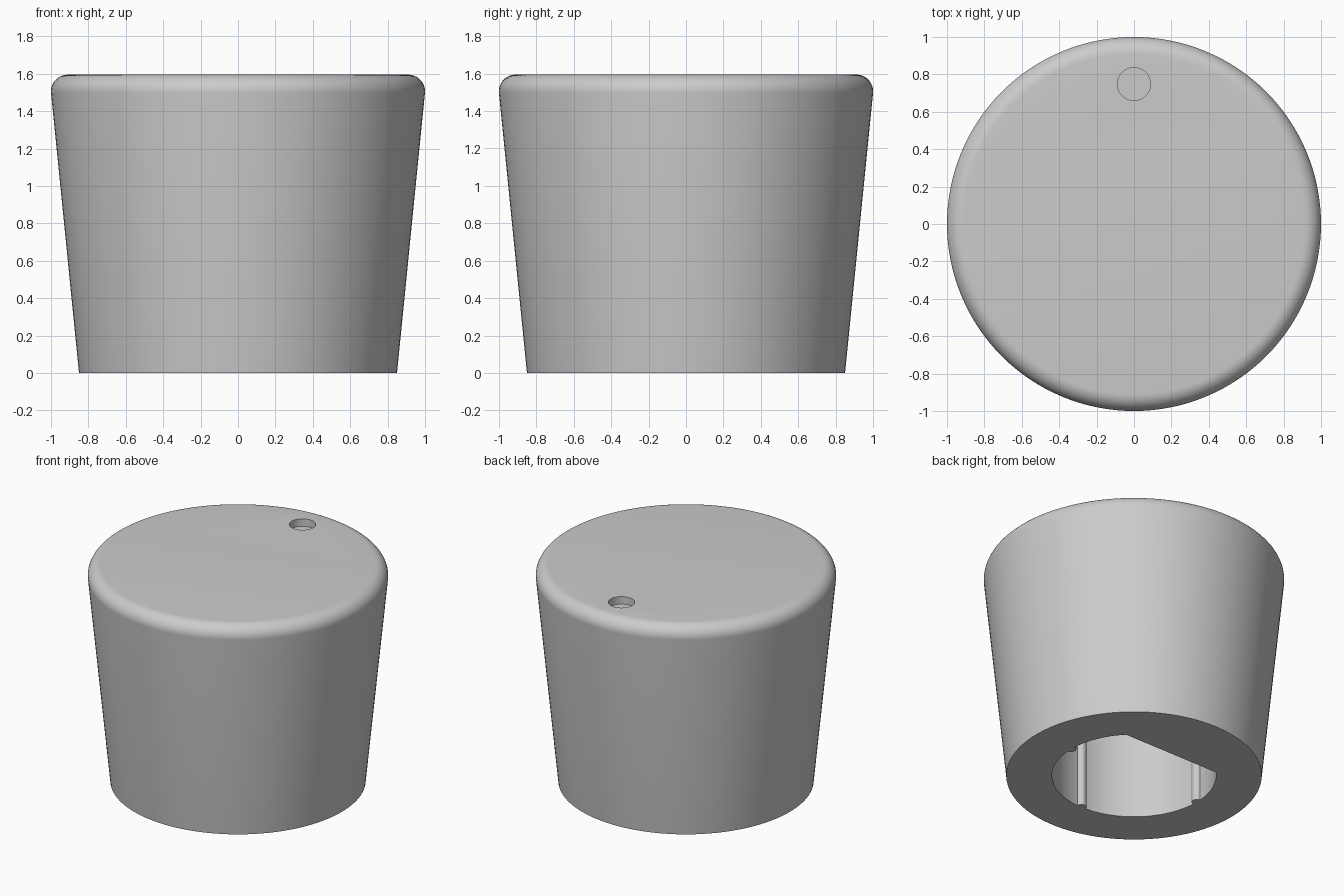
import bpy, bmesh
from math import sin, cos, acos, radians, pi
from mathutils import Matrix

if "Cube" in bpy.data.objects:
    bpy.data.objects.remove(bpy.data.objects["Cube"])

HEIGHT, BASE_R, FILLET = 1.595, 0.85, 0.09
BORE_R, FLAT_Y, BORE_DEPTH, RIB_R = 0.547, 0.384, 1.2, 0.035
DOT_R, DOT_Y, DOT_DEPTH = 0.088, 0.748, 0.055

grey = bpy.data.materials.new("plain_grey")
grey.use_nodes = True
colour = (0.6, 0.6, 0.6, 1)
grey.diffuse_color = colour
grey.node_tree.nodes["Principled BSDF"].inputs["Base Color"].default_value = colour


def make_object(name, bm):
    bmesh.ops.recalc_face_normals(bm, faces=bm.faces)
    mesh = bpy.data.meshes.new(name)
    bm.to_mesh(mesh)
    bm.free()
    mesh.materials.append(grey)
    obj = bpy.data.objects.new(name, mesh)
    bpy.context.collection.objects.link(obj)
    return obj


def arc(cx, cy, r, start, end, steps):
    angles = [start + (end - start) * i / steps for i in range(steps + 1)]
    return [(cx + r * cos(a), cy + r * sin(a)) for a in angles]


# Tapered body with a rounded top edge, turned around z
bm = bmesh.new()
profile = [(0, 0), (BASE_R, 0)]
profile += arc(1 - FILLET, HEIGHT - FILLET, FILLET, radians(-5.7), pi / 2, 10)
profile.append((0, HEIGHT))
verts = [bm.verts.new((x, 0, z)) for x, z in profile]
edges = [bm.edges.new(pair) for pair in zip(verts, verts[1:])]
bmesh.ops.spin(bm, geom=verts + edges, axis=(0, 0, 1), cent=(0, 0, 0),
               angle=2 * pi, steps=128)
bmesh.ops.remove_doubles(bm, verts=bm.verts, dist=0.0005)
bmesh.ops.dissolve_limit(bm, angle_limit=0.001, verts=bm.verts, edges=bm.edges)
body = make_object("knob_body", bm)

# Shaft bore outline: round, flat at the back, three half-round grip ribs
half = acos(FLAT_Y / BORE_R)
gap = RIB_R / BORE_R
outline = []
start = pi / 2 + half
for rib in (pi, 1.5 * pi, 2 * pi):
    outline += arc(0, 0, BORE_R, start, rib - gap, 24)
    outline += arc(BORE_R * cos(rib), BORE_R * sin(rib), RIB_R,
                   rib - pi / 2, rib - 1.5 * pi, 12)[1:-1]
    start = rib + gap
outline += arc(0, 0, BORE_R, start, 2.5 * pi - half, 24)

bm = bmesh.new()
floor = bm.faces.new([bm.verts.new((x, y, -0.1)) for x, y in outline])
top = bmesh.ops.extrude_face_region(bm, geom=[floor])["geom"]
bmesh.ops.translate(bm, vec=(0, 0, BORE_DEPTH + 0.1),
                    verts=[v for v in top if isinstance(v, bmesh.types.BMVert)])
bore = make_object("bore_cutter", bm)

# Shallow round position mark in the top
bm = bmesh.new()
bmesh.ops.create_cone(bm, cap_ends=True, segments=48, radius1=DOT_R, radius2=DOT_R,
                      depth=2 * DOT_DEPTH,
                      matrix=Matrix.Translation((0, DOT_Y, HEIGHT)))
dot = make_object("mark_cutter", bm)

# Cut the recesses, then discard the cutters
bpy.context.view_layer.objects.active = body
for cutter in (bore, dot):
    cutter.hide_render = True
    mod = body.modifiers.new(cutter.name, "BOOLEAN")
    mod.operation, mod.solver, mod.object = "DIFFERENCE", "EXACT", cutter
    bpy.ops.object.modifier_apply(modifier=mod.name)
    bpy.data.objects.remove(cutter)

bpy.ops.object.select_all(action="DESELECT")
body.select_set(True)
bpy.ops.object.shade_smooth_by_angle(angle=radians(30))
